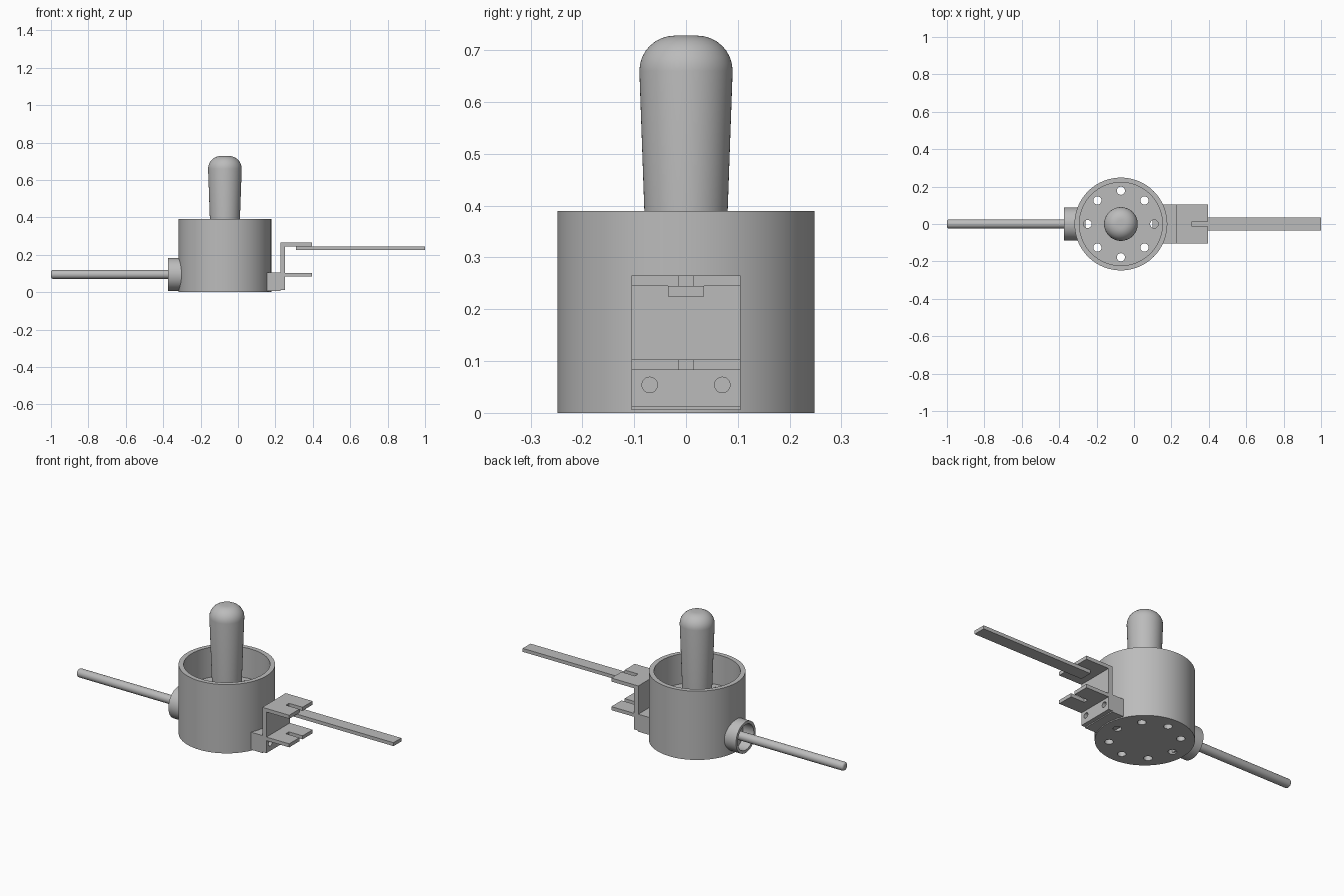
import bpy, bmesh, math
from mathutils import Matrix, Vector

cube = bpy.data.objects.get("Cube")
if cube:
    bpy.data.objects.remove(cube, do_unlink=True)

grey = bpy.data.materials.new("plain grey")
grey.use_nodes = True
grey.diffuse_color = (0.5, 0.5, 0.5, 1)
grey.node_tree.nodes["Principled BSDF"].inputs["Base Color"].default_value = (0.5, 0.5, 0.5, 1)

CX = -0.07      # cup axis
PORT_Z = 0.095  # side port axis
FLOOR = 0.22
HALF = 0.105    # bracket half width


def finish(name, bm):
    bmesh.ops.recalc_face_normals(bm, faces=bm.faces)
    mesh = bpy.data.meshes.new(name)
    bm.to_mesh(mesh)
    bm.free()
    mesh.materials.append(grey)
    ob = bpy.data.objects.new(name, mesh)
    bpy.context.collection.objects.link(ob)
    return ob


def lathe(name, profile, matrix, steps=64):
    """Turn (radius, height) points around the local z axis."""
    bm = bmesh.new()
    verts = [bm.verts.new((r, 0, z)) for r, z in profile]
    edges = [bm.edges.new(pair) for pair in zip(verts, verts[1:])]
    bmesh.ops.spin(bm, geom=verts + edges, axis=(0, 0, 1), cent=(0, 0, 0),
                   angle=math.tau, steps=steps)
    bmesh.ops.remove_doubles(bm, verts=bm.verts, dist=1e-5)
    bm.transform(matrix)
    return finish(name, bm)


def box(name, x, y, z):
    bm = bmesh.new()
    bmesh.ops.create_cube(bm, size=1)
    for v in bm.verts:
        v.co = Vector([lo + (c + 0.5) * (hi - lo) for c, (lo, hi) in zip(v.co, (x, y, z))])
    return finish(name, bm)


def rods(name, radius, depth, matrices):
    bm = bmesh.new()
    for m in matrices:
        bmesh.ops.create_cone(bm, cap_ends=True, segments=24, radius1=radius,
                              radius2=radius, depth=depth, matrix=m)
    return finish(name, bm)


def combine(ob, other, operation):
    mod = ob.modifiers.new(operation, 'BOOLEAN')
    mod.operation, mod.object, mod.solver = operation, other, 'EXACT'
    bpy.context.view_layer.objects.active = ob
    bpy.ops.object.modifier_apply(modifier=mod.name)
    bpy.data.objects.remove(other, do_unlink=True)


def arc(cr, cz, radius, steps=8):
    """Quarter round from the side to the top."""
    turns = [math.pi / 2 * i / steps for i in range(steps + 1)]
    return [(cr + radius * math.cos(a), cz + radius * math.sin(a)) for a in turns]


upright = Matrix.Translation((CX, 0, 0))
to_x = Matrix.Rotation(math.pi / 2, 4, 'Y')

# Cup with a raised floor, drilled by a ring of vertical holes
cup = lathe("cup", [(0, 0), (0.248, 0), (0.248, 0.39), (0.222, 0.39),
                    (0.222, FLOOR), (0, FLOOR)], upright, 96)
ring = [Matrix.Translation((CX + 0.178 * math.cos(a), 0.178 * math.sin(a), 0.1))
        for a in (math.tau * i / 8 for i in range(8))]
combine(cup, rods("cup_drill", 0.022, 0.6, ring), 'DIFFERENCE')

# Tapered grip with a rounded top
grip = lathe("grip", [(0, FLOOR - 0.01), (0.074, FLOOR - 0.01)]
             + arc(0.022, 0.66, 0.068) + [(0, 0.728)], upright)

# Side port: open ring with a round rod leaving through it
to_left = Matrix.Translation((0, 0, PORT_Z)) @ to_x.inverted()
port = lathe("side_port", [(0.072, 0.26), (0.088, 0.26), (0.088, 0.375),
                           (0.072, 0.375), (0.072, 0.26)], to_left)
rod = lathe("side_rod", [(0, 0.28), (0.024, 0.28)]
            + arc(0.012, 0.988, 0.012, 4) + [(0, 1.0)], to_left, 32)

# Bracket: mounting block, back plate and two slotted flanges
wide = (-HALF, HALF)
bracket = box("bracket", (0.1, 0.228), wide, (0.006, 0.105))
combine(bracket, box("back_plate", (0.226, 0.252), wide, (0.012, 0.265)), 'UNION')
for top in (0.103, 0.265):
    combine(bracket, box("flange", (0.24, 0.395), wide, (top - 0.02, top)), 'UNION')
combine(bracket, box("slot", (0.31, 0.5), (-0.014, 0.014), (0.05, 0.4)), 'DIFFERENCE')
screws = [Matrix.Translation((0.25, s * 0.07, 0.054)) @ to_x for s in (-1, 1)]
combine(bracket, rods("screw_drill", 0.015, 0.12, screws), 'DIFFERENCE')

# Long flat strip under the upper flange
strip = box("flat_strip", (0.31, 1.0), (-0.035, 0.035), (0.225, 0.2445))

# Smooth round surfaces, keep hard edges
bpy.ops.object.select_all(action='DESELECT')
for ob in (cup, grip, port, rod, bracket):
    ob.select_set(True)
    bpy.context.view_layer.objects.active = ob
bpy.ops.object.shade_smooth_by_angle(angle=math.radians(30))
